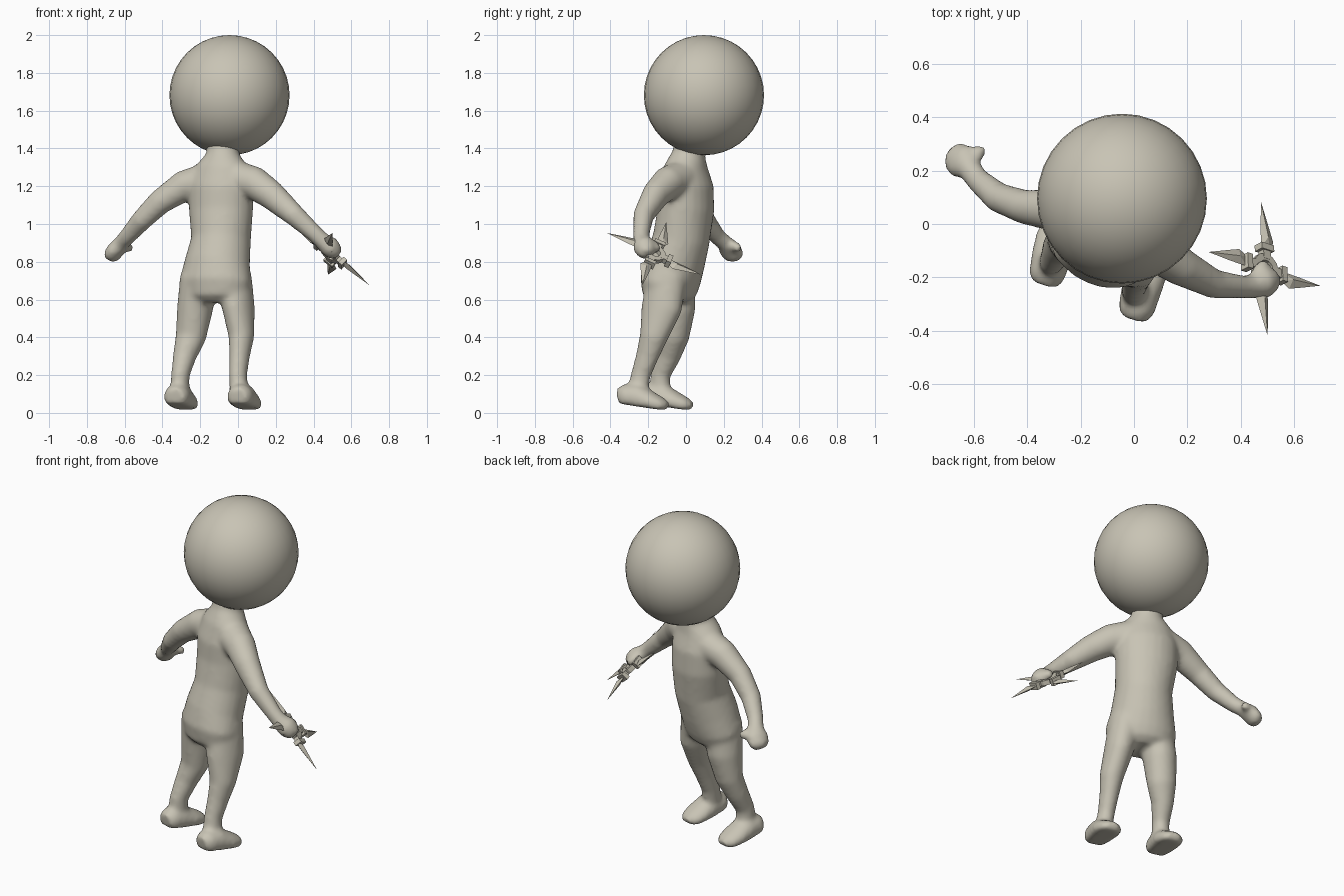
import bpy, bmesh, math
from mathutils import Vector, Matrix

if "Cube" in bpy.data.objects:
    bpy.data.objects.remove(bpy.data.objects["Cube"])

clay = bpy.data.materials.new("warm grey clay")
clay.use_nodes = True
clay.diffuse_color = (0.58, 0.55, 0.46, 1)
clay.node_tree.nodes["Principled BSDF"].inputs["Base Color"].default_value = (0.58, 0.55, 0.46, 1)

FORWARD = Vector((0.4, 0.9, 0))
UP = Vector((0, 0, 1))


def finish(bm, name):
    bmesh.ops.recalc_face_normals(bm, faces=bm.faces)
    mesh = bpy.data.meshes.new(name)
    bm.to_mesh(mesh)
    bm.free()
    obj = bpy.data.objects.new(name, mesh)
    bpy.context.collection.objects.link(obj)
    mesh.materials.append(clay)
    return obj


def tube(bm, sections, ref=FORWARD, floor=-1.0, sides=24):
    """Loft ellipses (x, y, z, half width, half depth) along a path."""
    pts = [Vector(s[:3]) for s in sections]
    rings = []
    for i, s in enumerate(sections):
        tangent = pts[min(i + 1, len(pts) - 1)] - pts[max(i - 1, 0)]
        side = tangent.cross(ref).normalized()
        depth = side.cross(tangent).normalized()
        ring = []
        for k in range(sides):
            a = math.tau * k / sides
            offset = side * s[3] * math.cos(a) + depth * s[-1] * max(math.sin(a), floor)
            ring.append(bm.verts.new(pts[i] + offset))
        rings.append(ring)
    for r0, r1 in zip(rings, rings[1:]):
        for k in range(sides):
            j = (k + 1) % sides
            bm.faces.new((r0[k], r0[j], r1[j], r1[k]))
    bm.faces.new(rings[0][::-1])
    bm.faces.new(rings[-1])


def foot(bm, x, y):
    """Flat-soled foot, heel lifted, placed by its heel."""
    rows = []
    for dx, dy, w, h in ((0, 0, .05, .052), (.008, .03, .068, .068), (.025, .1, .075, .075),
                         (.045, .17, .08, .055), (.06, .225, .07, .04), (.067, .255, .04, .028)):
        rows.append((x + dx, y + dy, .05 - .15 * dy + .6 * h, w, h))
    tube(bm, rows, UP, -0.6)


# Body: overlapping lofts fused into one smooth skin
bm = bmesh.new()
# torso and neck
tube(bm, [(-.08, .03, 1.45, .085, .085), (-.08, .015, 1.37, .088, .088),
          (-.085, .0, 1.3, .15, .11), (-.09, .0, 1.2, .178, .14),
          (-.09, .0, 1.08, .175, .145), (-.09, -.025, .92, .16, .15),
          (-.11, -.06, .79, .178, .155), (-.12, -.085, .69, .2, .15),
          (-.12, -.09, .62, .185, .13), (-.12, -.09, .585, .11, .09)])
# legs
tube(bm, [(-.025, -.1, .72, .095, .11), (.003, -.13, .55, .08, .112),
          (.018, -.172, .4, .066, .076), (.008, -.205, .3, .053, .062),
          (.0, -.24, .2, .047, .053), (.008, -.26, .09, .05, .06)])
tube(bm, [(-.205, -.065, .72, .1, .11), (-.228, -.05, .55, .094, .102),
          (-.25, -.06, .4, .082, .076), (-.283, -.092, .3, .062, .064),
          (-.305, -.135, .2, .048, .054), (-.31, -.14, .09, .05, .06)])
foot(bm, .0, -.355)
foot(bm, -.335, -.225)
# open-handed arm with thumb
tube(bm, [(-.15, .03, 1.235, .095, .095), (-.29, .05, 1.2, .082, .08),
          (-.415, .065, 1.115, .066, .064), (-.51, .1, 1.02, .056, .056),
          (-.585, .165, .935, .045, .045), (-.615, .205, .9, .042, .045),
          (-.645, .235, .865, .045, .068), (-.672, .25, .83, .042, .058),
          (-.685, .255, .812, .028, .035)])
tube(bm, [(-.62, .22, .89, .03, .03), (-.585, .265, .88, .028, .028), (-.567, .287, .865, .02, .02)], UP)
# gripping arm with thumb
tube(bm, [(-.02, -.03, 1.24, .1, .1), (.09, -.1, 1.215, .088, .085),
          (.175, -.16, 1.155, .077, .072), (.3, -.225, 1.045, .058, .055),
          (.41, -.237, .945, .045, .044), (.445, -.235, .912, .045, .045),
          (.485, -.22, .88, .055, .062), (.515, -.21, .85, .045, .05),
          (.53, -.205, .835, .028, .03)])
tube(bm, [(.455, -.21, .9, .03, .03), (.475, -.165, .885, .027, .027), (.495, -.145, .86, .02, .02)], UP)
body = finish(bm, "body")
remesh = body.modifiers.new("fuse", "REMESH")
remesh.mode = "VOXEL"
remesh.voxel_size = 0.013
remesh.use_smooth_shade = True
smooth = body.modifiers.new("soften", "SMOOTH")
smooth.factor = 0.5
smooth.iterations = 9

# Head
bm = bmesh.new()
bmesh.ops.create_uvsphere(bm, u_segments=32, v_segments=20, radius=0.318)
for f in bm.faces:
    f.smooth = True
head = finish(bm, "head")
head.location = (-.045, .095, 1.682)

# Throwing star: four swept blades and clasps around a ring
u = Vector((-.01, .245, -.11)).normalized()
n = u.cross(Vector((-.195, .03, .17))).normalized()
v = n.cross(u)
frame = Matrix((u, v, n)).transposed().to_4x4()
frame.translation = (.488, -.168, .842)

OUTLINE = ((.085, .012), (.085, -.03), (.12, -.05), (.18, -.03), (.275, .003), (.17, .01))
bm = bmesh.new()
for i in range(4):
    turn = frame @ Matrix.Rotation(i * math.pi / 2, 4, "Z")
    rim = [bm.verts.new(turn @ Vector((r, s, 0))) for r, s in OUTLINE]
    for h in (.014, -.014):
        ridge = bm.verts.new(turn @ Vector((.13, -.015, h)))
        for a, b in zip(rim, rim[1:] + rim[:1]):
            bm.faces.new((a, b, ridge))
    for r, size in ((.085, (.025, .06, .042)), (.058, (.04, .035, .03))):
        bmesh.ops.create_cube(bm, size=1, matrix=turn @ Matrix.Translation((r, -.005, 0))
                              @ Matrix.Diagonal((*size, 1)))
finish(bm, "star_blades")

bm = bmesh.new()
profile = [bm.verts.new((.045 + .014 * x, 0, .014 * z)) for x, z in ((1, 1), (-1, 1), (-1, -1), (1, -1))]
loop = [bm.edges.new((profile[i], profile[(i + 1) % 4])) for i in range(4)]
bmesh.ops.spin(bm, geom=profile + loop, cent=(0, 0, 0), axis=(0, 0, 1),
               angle=math.tau, steps=12, use_merge=True)
bmesh.ops.transform(bm, matrix=frame, verts=bm.verts)
finish(bm, "star_ring")
